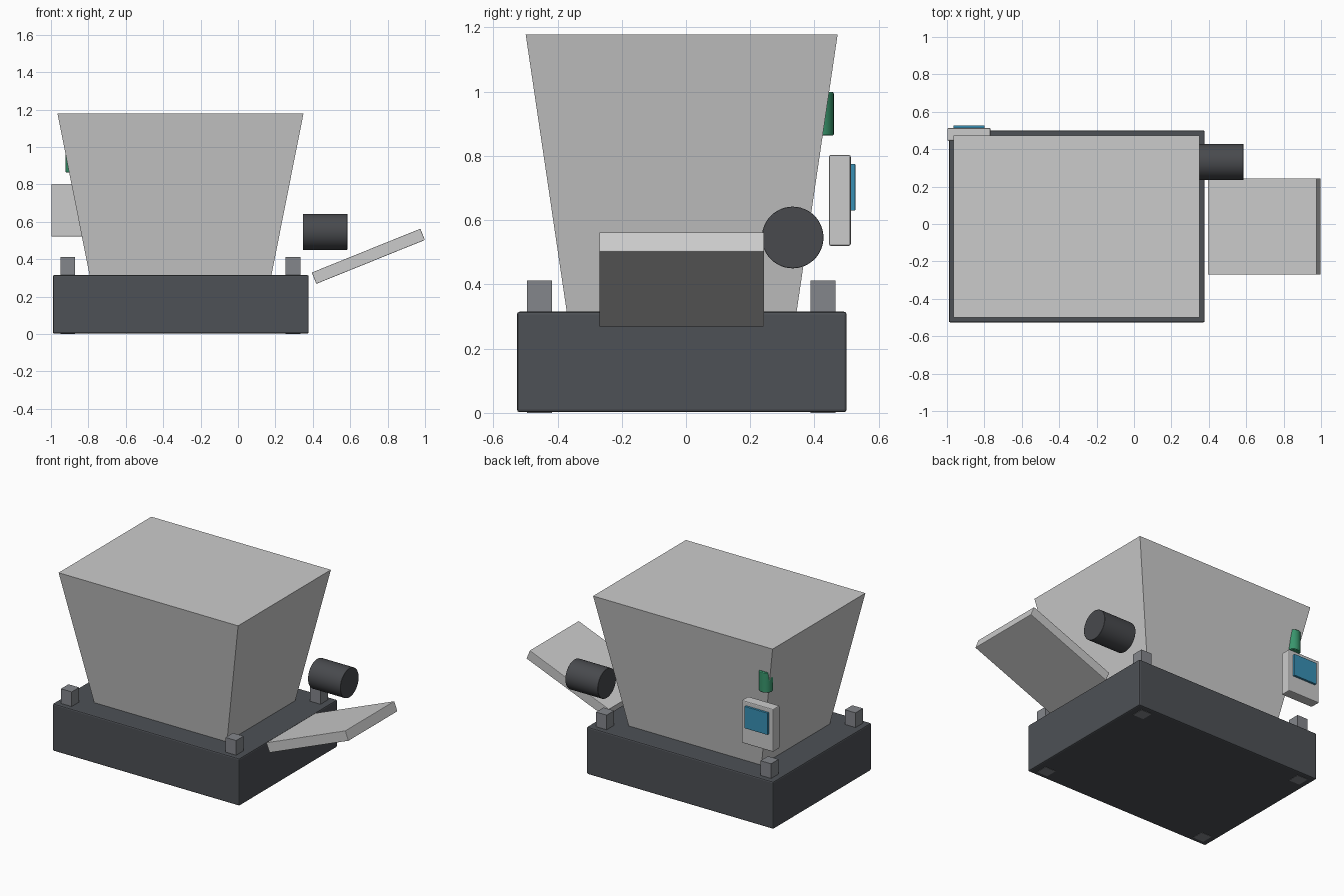
import bpy, bmesh, math

if "Cube" in bpy.data.objects:
    bpy.data.objects.remove(bpy.data.objects["Cube"])


def material(name, rgb):
    m = bpy.data.materials.new(name)
    m.diffuse_color = (*rgb, 1)
    m.use_nodes = True
    m.node_tree.nodes["Principled BSDF"].inputs["Base Color"].default_value = m.diffuse_color
    return m


DARK = material("dark_paint", (0.075, 0.082, 0.092))
CHARCOAL = material("motor_grey", (0.065, 0.068, 0.075))
STEEL = material("steel", (0.23, 0.24, 0.26))
BLUE = material("screen_blue", (0.04, 0.28, 0.46))
GREEN = material("lamp_green", (0.04, 0.30, 0.15))
LIGHT = material("light_grey", (0.6, 0.61, 0.62))


def finish(ob, name, mat=None, bevel=0.0):
    ob.name = name
    if mat:
        ob.data.materials.append(mat)
    if bevel:
        b = ob.modifiers.new("edge_round", 'BEVEL')
        b.width, b.segments, b.limit_method = bevel, 2, 'ANGLE'
    return ob


def box(name, x, y, z, mat=None, bevel=0.0):
    """Box from (min, max) pairs on each axis."""
    ends = (x, y, z)
    bpy.ops.mesh.primitive_cube_add(size=1, location=[(a + b) / 2 for a, b in ends])
    ob = bpy.context.object
    ob.scale = [b - a for a, b in ends]
    bpy.ops.object.transform_apply(location=False, rotation=False, scale=True)
    return finish(ob, name, mat, bevel)


def cylinder(name, centre, radius, depth, rot, mat, bevel):
    bpy.ops.mesh.primitive_cylinder_add(vertices=48, radius=radius, depth=depth,
                                        location=centre, rotation=rot)
    bpy.ops.object.shade_smooth_by_angle(angle=math.radians(35))
    return finish(bpy.context.object, name, mat, bevel)


# Base block
box("base", (-0.99, 0.378), (-0.526, 0.50), (0.002, 0.315), DARK, 0.008)

# Corner posts, running through the base as feet
for px, sx in ((-0.911, "left"), (0.294, "right")):
    for py, sy in ((-0.456, "front"), (0.427, "back")):
        box(f"{sy}_{sx}_post", (px - 0.039, px + 0.039), (py - 0.039, py + 0.039),
            (0, 0.412), STEEL)

# Tapered hopper: narrow at the base, wide at the top
hopper = box("hopper", (-0.965, 0.35), (-0.499, 0.472), (0.313, 1.178))
centre = hopper.location
for v in hopper.data.vertices:
    if v.co.z < 0:
        v.co.x *= 0.972 / 1.315
        v.co.y *= 0.715 / 0.971

# Drive motor on the right
cylinder("motor", (0.466, 0.332, 0.546), 0.096, 0.238, (0, math.pi / 2, 0), CHARCOAL, 0.002)

# Sloping discharge chute
chute = box("discharge_chute", (0.384, 1.01), (-0.27, 0.243), (0.383, 0.448), None, 0.003)
chute.rotation_euler.y = -math.radians(22)

# Control panel with screen
box("control_panel", (-0.998, -0.767), (0.445, 0.513), (0.52, 0.803), LIGHT, 0.006)
box("panel_screen", (-0.966, -0.798), (0.50, 0.527), (0.63, 0.775), BLUE, 0.002)

# Signal lamp half sunk into the hopper corner
cylinder("signal_lamp", (-0.88, 0.418, 0.931), 0.042, 0.135, (0, 0, 0), GREEN, 0.004)
